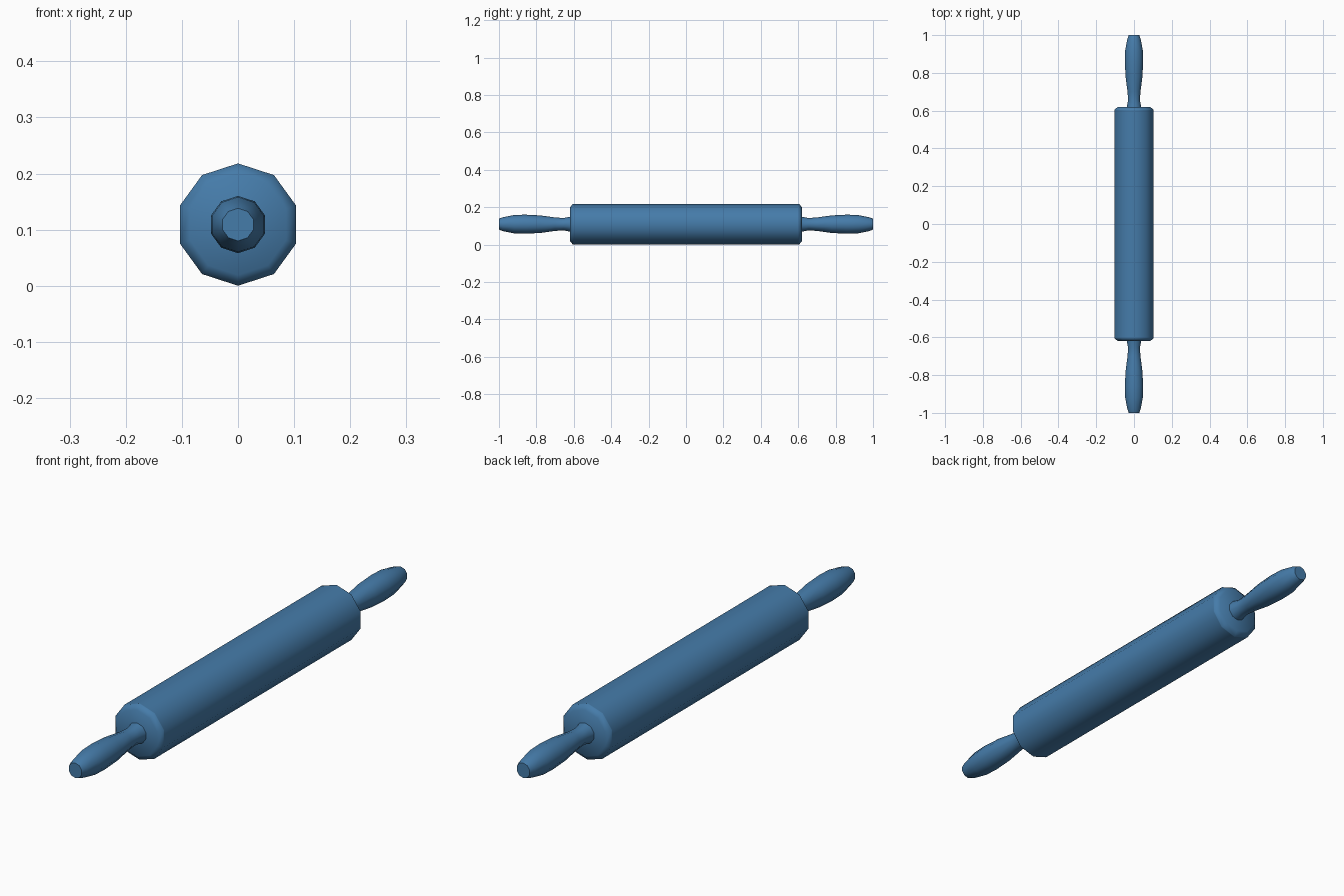
import bpy, math

if "Cube" in bpy.data.objects:
    bpy.data.objects.remove(bpy.data.objects["Cube"])

SIDES = 10
CENTRE_Z = 0.11

blue = bpy.data.materials.new("blue_paint")
blue.diffuse_color = (0.06, 0.2, 0.4, 1.0)
blue.use_nodes = True
blue.node_tree.nodes["Principled BSDF"].inputs["Base Color"].default_value = blue.diffuse_color


def lathe(name, profile):
    """Spin (y, radius) pairs around the long axis, with capped ends."""
    verts, faces = [], []
    for y, r in profile:
        for i in range(SIDES):
            a = math.pi / 2 + 2 * math.pi * i / SIDES
            verts.append((r * math.cos(a), y, CENTRE_Z + r * math.sin(a)))
    for k in range(len(profile) - 1):
        for i in range(SIDES):
            j = (i + 1) % SIDES
            faces.append((k * SIDES + i, (k + 1) * SIDES + i,
                          (k + 1) * SIDES + j, k * SIDES + j))
    last = (len(profile) - 1) * SIDES
    faces.append(tuple(range(SIDES)))
    faces.append(tuple(last + i for i in reversed(range(SIDES))))
    mesh = bpy.data.meshes.new(name)
    mesh.from_pydata(verts, [], faces)
    mesh.materials.append(blue)
    mesh.update()
    obj = bpy.data.objects.new(name, mesh)
    bpy.context.collection.objects.link(obj)
    bpy.ops.object.select_all(action='DESELECT')
    obj.select_set(True)
    bpy.context.view_layer.objects.active = obj
    bpy.ops.object.shade_smooth_by_angle(angle=math.radians(55))
    return obj


# Roller with chamfered rims and a support loop behind each
rim = [(0.602, 0.109), (0.605, 0.109), (0.62, 0.09)]
lathe("roller", [(-y, r) for y, r in reversed(rim)] + rim)

# Handles: flared root, thin neck, swollen grip, blunt tip
grip = [(0.61, 0.041), (0.62, 0.04), (0.655, 0.033), (0.70, 0.036),
        (0.78, 0.047), (0.86, 0.051), (0.92, 0.049), (0.98, 0.037), (1.0, 0.029)]
lathe("back_handle", grip)
lathe("front_handle", [(-y, r) for y, r in reversed(grip)])

# Rest on the ground
low = min(v.co.z for o in bpy.data.objects for v in o.data.vertices)
for o in bpy.data.objects:
    o.location.z = -low
